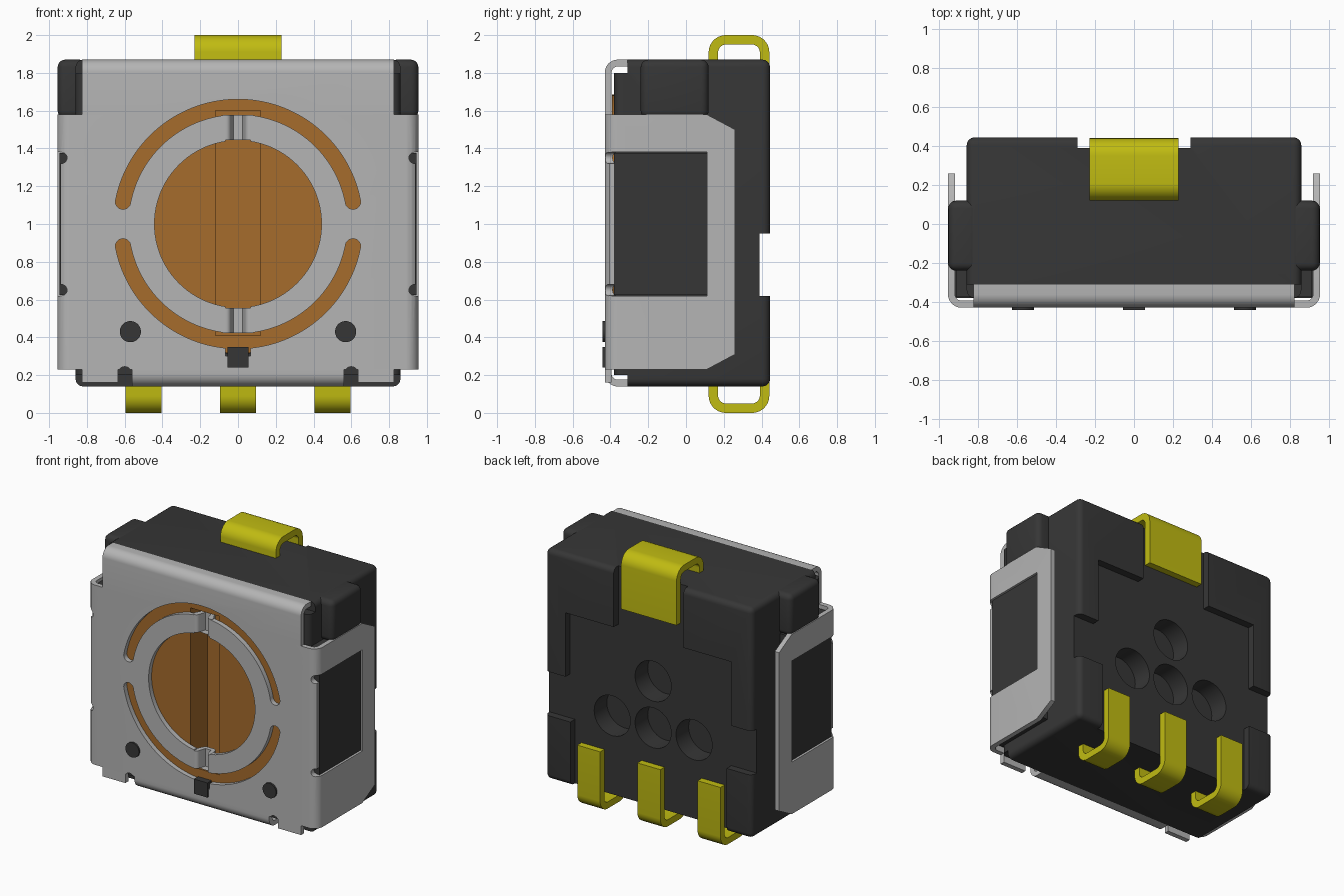
import bpy, bmesh, math
from mathutils import Vector

if "Cube" in bpy.data.objects:
    bpy.data.objects.remove(bpy.data.objects["Cube"])


def material(name, color):
    m = bpy.data.materials.new(name)
    m.use_nodes = True
    m.diffuse_color = (*color, 1)
    m.node_tree.nodes["Principled BSDF"].inputs["Base Color"].default_value = (*color, 1)
    return m


STEEL = material("steel grey", (0.46, 0.46, 0.46))
BLACK = material("charcoal plastic", (0.037, 0.037, 0.037))
ORANGE = material("orange brown rotor", (0.38, 0.149, 0.025))
YELLOW = material("yellow terminals", (0.53, 0.50, 0.006))
parts = []


def finish(name, bm, mat):
    bmesh.ops.recalc_face_normals(bm, faces=bm.faces)
    me = bpy.data.meshes.new(name)
    bm.to_mesh(me)
    bm.free()
    ob = bpy.data.objects.new(name, me)
    bpy.context.collection.objects.link(ob)
    if mat:
        me.materials.append(mat)
        parts.append(ob)
    return ob


def prism(name, pts, axis, lo, hi, mat=None):
    """Extrude a 2D outline along an axis."""
    place = {"x": lambda a, b, h: (h, a, b),
             "y": lambda a, b, h: (a, h, b),
             "z": lambda a, b, h: (a, b, h)}[axis]
    bm = bmesh.new()
    rings = [[bm.verts.new(place(a, b, h)) for a, b in pts] for h in (lo, hi)]
    for ring in rings:
        bm.faces.new(ring)
    n = len(pts)
    for i in range(n):
        j = (i + 1) % n
        bm.faces.new((rings[0][i], rings[0][j], rings[1][j], rings[1][i]))
    return finish(name, bm, mat)


def box(name, x, y, z, mat=None, bevel=0):
    bm = bmesh.new()
    bmesh.ops.create_cube(bm, size=1)
    for v in bm.verts:
        v.co = [r[0] + (c + 0.5) * (r[1] - r[0]) for c, r in zip(v.co, (x, y, z))]
    if bevel:
        bmesh.ops.bevel(bm, geom=bm.edges[:], offset=bevel, segments=5,
                        profile=0.5, affect='EDGES')
    return finish(name, bm, mat)


def circle(cx, cz, r, n=48):
    return [(cx + r * math.cos(2 * math.pi * i / n), cz + r * math.sin(2 * math.pi * i / n))
            for i in range(n)]


def bend(pts, r, steps=6):
    """Round the inner corners of an open path."""
    p = [Vector(q) for q in pts]
    out = [p[0]]
    for a, b, c in zip(p, p[1:], p[2:]):
        u, v = (a - b).normalized(), (c - b).normalized()
        half = u.angle(v) / 2
        start, end = b + u * r / math.tan(half), b + v * r / math.tan(half)
        centre = b + (u + v).normalized() * r / math.sin(half)
        for i in range(steps + 1):
            d = (start.lerp(end, i / steps) - centre).normalized()
            out.append(centre + d * r)
    return out + [p[-1]]


def ribbon(path, thick):
    """Outline of a strip of constant thickness along a path."""
    path = [Vector(q) for q in path]
    left, right = [], []
    for i, q in enumerate(path):
        d0 = (q - path[i - 1]).normalized() if i else None
        d1 = (path[i + 1] - q).normalized() if i < len(path) - 1 else d0
        d0 = d0 or d1
        d = (d0 + d1).normalized()
        n = Vector((-d.y, d.x)) * thick / 2 / max(d.dot(d1), 0.5)
        left.append(q + n)
        right.append(q - n)
    return [tuple(q) for q in left + right[::-1]]


def cut(ob, *cutters):
    for c in cutters:
        mod = ob.modifiers.new("cut", 'BOOLEAN')
        mod.operation, mod.solver, mod.object = 'DIFFERENCE', 'EXACT', c
        c.hide_render = True
    bpy.context.view_layer.update()
    me = bpy.data.meshes.new_from_object(ob.evaluated_get(bpy.context.evaluated_depsgraph_get()))
    ob.modifiers.clear()
    ob.data = me


def discard(cutters):
    for c in cutters:
        bpy.data.objects.remove(c)


# Housing core with rear relief, rotor pocket, lip rebates and rear holes
core = box("housing", (-0.86, 0.86), (-0.38, 0.445), (0.14, 1.87), BLACK, 0.04)
half = [(0.29, 2.1), (0.29, 1.43), (0.69, 1.43), (0.69, 0.95), (1.1, 0.95),
        (1.1, 0.62), (0.65, 0.62), (0.65, -0.1)]
tools = [prism("rear_relief", half + [(-a, b) for a, b in half[::-1]], "y", 0.39, 0.6),
         prism("rotor_pocket", circle(0, 1, 0.69), "y", -0.6, -0.12),
         box("top_rebate", (-2, 2), (-0.6, -0.31), (1.8, 2)),
         box("bottom_rebate", (-2, 2), (-0.6, -0.31), (0, 0.2))]
for hx, hz in ((0, 0.73), (0, 1.08), (0.34, 0.73), (-0.34, 0.73)):
    tools.append(prism("rear_hole", circle(hx, hz, 0.15), "y", 0.24, 0.6))
cut(core, *tools)
discard(tools)

# Rotor with screwdriver groove
rotor = prism("rotor", circle(0, 1, 0.685, 96), "y", -0.393, -0.125, ORANGE)
groove = box("groove", (-0.12, 0.12), (-0.6, -0.19), (0.41, 1.6))
cut(rotor, groove)
discard([groove])

# Side shoulders, cheeks and window blocks of the housing
for side, tag in ((1, "left"), (-1, "right")):
    def span(a, b):
        return tuple(sorted((a * side, b * side)))
    box(tag + "_shoulder", span(0.8, 0.955), (-0.24, 0.12), (1.56, 1.87), BLACK, 0.04)
    box(tag + "_cheek", span(0.8, 0.915), (-0.375, 0.11), (0.26, 1.56), BLACK)
    box(tag + "_window_block", span(0.8, 0.945), (-0.38, 0.11), (0.625, 1.375), BLACK)

# Steel cover: wrapped front with side arms, folded top and bottom lips
T, FRONT = 0.036, -0.412
wrap = prism("cover_wrap", ribbon(bend([(-0.938, 0.26), (-0.938, FRONT), (0.938, FRONT),
             (0.938, 0.26)], 0.05), T), "z", 0.23, 1.58, STEEL)
top_lip = prism("cover_top", ribbon(bend([(FRONT, 1.58), (FRONT, 1.852), (-0.31, 1.852)],
                0.05), T), "x", -0.825, 0.825, STEEL)
prism("cover_bottom", ribbon(bend([(FRONT, 0.23), (FRONT, 0.158), (-0.31, 0.158)],
      0.05), T), "x", -0.56, 0.56, STEEL)
for s in (-0.73, 0.73):
    box("cover_tab", (s - 0.095, s + 0.095), (-0.43, -0.394), (0.16, 0.23), STEEL)

# Cover openings: centre hole, arc slots, spring gaps, windows, arm chamfers
tools = [prism("centre_hole", circle(0, 1, 0.442, 96), "y", -0.6, -0.36),
         box("spring_gap", (-0.065, 0.065), (-0.6, -0.36), (0.3, 1.62))]
for sign in (1, -1):
    arc = [(0.62 * math.cos(math.radians(t)), 1 + sign * 0.62 * math.sin(math.radians(t)))
           for t in range(11, 170, 2)]
    tools.append(prism("arc_slot", ribbon(arc, 0.08), "y", -0.6, -0.36))
    for x, z in (arc[0], arc[-1]):
        tools.append(prism("slot_end", circle(x, z, 0.0405, 24), "y", -0.6, -0.36))
    tools.append(box("window", tuple(sorted((0.94 * sign, 1.1 * sign))), (-0.6, 0.11), (0.62, 1.38)))
    tools.append(box("arm_window", tuple(sorted((0.9 * sign, 1.1 * sign))), (-0.38, 0.11), (0.62, 1.38)))
    for z in (0.65, 1.35):
        tools.append(prism("relief", circle(0.935 * sign, z, 0.03, 20), "y", -0.6, -0.37))
    tools.append(prism("bend_relief", circle(0.6 * sign, 0.21, 0.035, 20), "y", -0.6, -0.36))
for z0, z1 in ((1.58, 1.5), (0.23, 0.31)):
    out = z0 + (z0 - z1)
    tools.append(prism("chamfer", [(0.11, z0), (0.26, z1), (0.41, z1), (0.41, out), (0.11, out)],
                       "x", -1.1, 1.1))
cut(wrap, *tools)
cut(top_lip, *tools[2:4], *[t for t in tools if t.name.startswith("arc_slot")])
discard(tools)

# Spring dimples dipping into the groove
dip = [(-0.08, FRONT), (-0.055, FRONT), (-0.035, -0.34), (0.035, -0.34),
       (0.055, FRONT), (0.08, FRONT)]
for z0, z1 in ((1.445, 1.578), (0.422, 0.555)):
    prism("spring_dimple", ribbon(bend(dip, 0.012), 0.03), "z", z0, z1, STEEL)

# Locating bosses showing through the cover
for x in (-0.57, 0.57):
    prism("round_boss", circle(x, 0.43, 0.056, 32), "y", -0.442, -0.37, BLACK)
box("square_boss", (-0.056, 0.056), (-0.442, -0.37), (0.24, 0.35), BLACK)

# Folded terminals
upper = ribbon(bend([(0.145, 1.8), (0.145, 1.975), (0.416, 1.975), (0.416, 1.58)], 0.065), 0.05)
prism("top_terminal", upper, "x", -0.23, 0.23, YELLOW)
lower = ribbon(bend([(0.145, 0.2), (0.145, 0.025), (0.416, 0.025), (0.416, 0.46)], 0.065), 0.05)
for x in (-0.5, 0, 0.5):
    prism("bottom_terminal", lower, "x", x - 0.095, x + 0.095, YELLOW)

# Smooth rounded surfaces, keep edges sharp
bpy.ops.object.select_all(action='DESELECT')
for ob in parts:
    ob.select_set(True)
bpy.context.view_layer.objects.active = core
bpy.ops.object.shade_smooth_by_angle(angle=math.radians(32))
